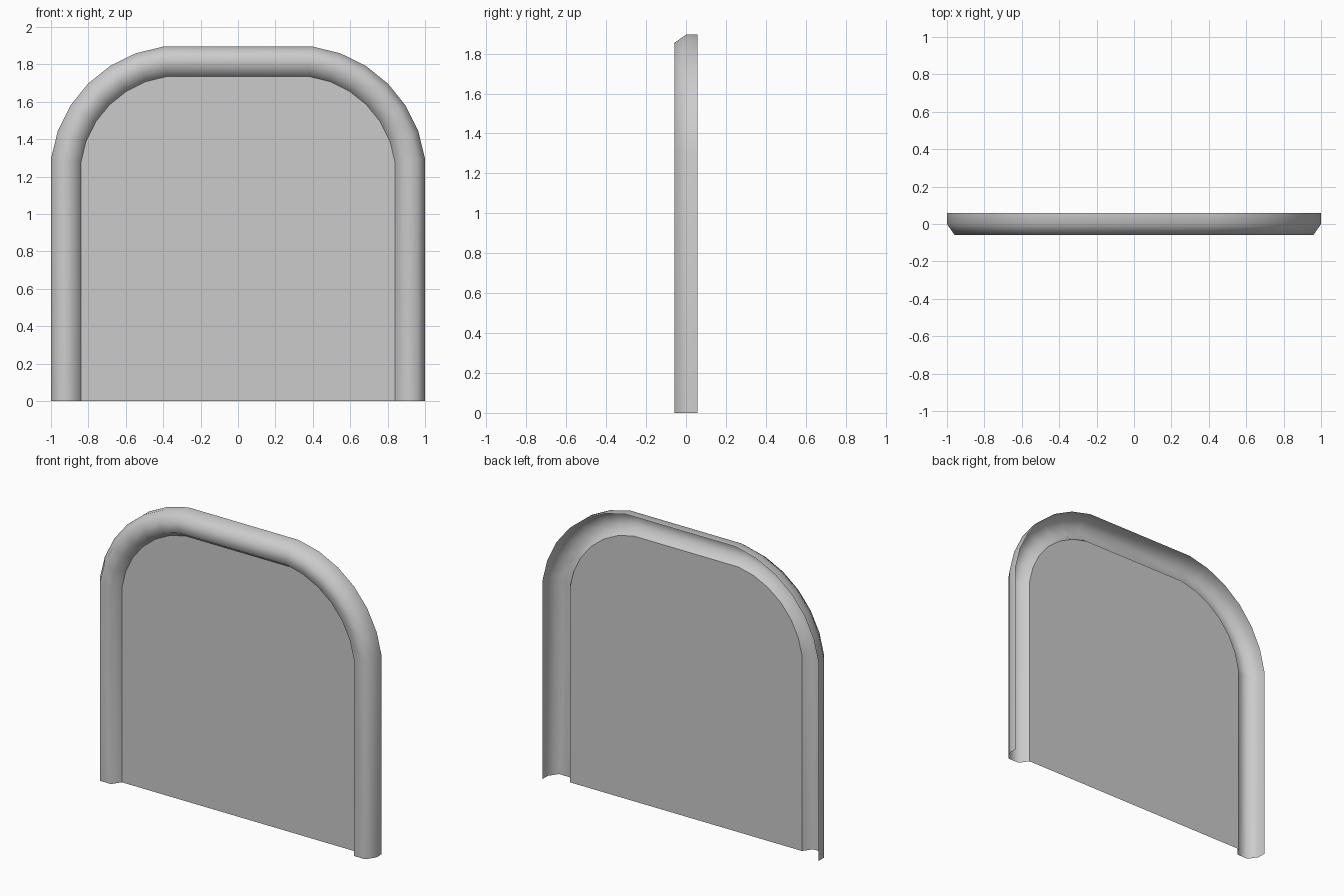
import bpy
from math import radians, sin, cos
from mathutils import Vector

if "Cube" in bpy.data.objects:
    bpy.data.objects.remove(bpy.data.objects["Cube"])

HALF_W, TOP, CORNER = 1.0, 1.895, 0.6
SWEEP, SEGS = 75, 6

# Outer outline, right half: straight side, then a slightly flattened arc
radius = CORNER * 2 ** 0.5 / (2 * sin(radians(SWEEP / 2)))
mid = Vector((HALF_W - CORNER / 2, TOP - CORNER / 2))
centre = mid - Vector((1, 1)).normalized() * radius * cos(radians(SWEEP / 2))
right = [Vector((HALF_W, 0))]
for k in range(SEGS + 1):
    a = radians(45 - SWEEP / 2 + SWEEP * k / SEGS)
    right.append(centre + radius * Vector((cos(a), sin(a))))
path = right + [Vector((-p.x, p.y)) for p in reversed(right)]


def inset(d):
    """Mitred inward offset of the open outline."""
    out = []
    for i, p in enumerate(path):
        d0 = (p - path[i - 1]).normalized() if i else Vector((0, 1))
        d1 = (path[i + 1] - p).normalized() if i < len(path) - 1 else Vector((0, -1))
        n0, n1 = Vector((-d0.y, d0.x)), Vector((-d1.y, d1.x))
        out.append(p + (n0 + n1) * d / (1 + n0.dot(n1)))
    return out


def make(name, verts, faces, smooth):
    me = bpy.data.meshes.new(name)
    me.from_pydata(verts, [], faces)
    me.polygons.foreach_set("use_smooth", [smooth] * len(faces))
    me.update()
    ob = bpy.data.objects.new(name, me)
    bpy.context.collection.objects.link(ob)
    return ob


# Frame: open half-round moulding with a back lip (inset, y)
profile = [(0, 0.0575), (0, 0), (0.04, -0.0575), (0.12, -0.0575), (0.16, 0)]
n = len(path)
verts = [(p.x, y, p.y) for d, y in profile for p in inset(d)]
faces = [(j * n + i, j * n + i + 1, (j + 1) * n + i + 1, (j + 1) * n + i)
         for j in range(len(profile) - 1) for i in range(n - 1)]
make("frame_moulding", verts, faces, True)

# Panel: thin flat sheet filling the frame
make("panel", [(p.x, 0, p.y) for p in inset(0.16)], [tuple(range(n))], False)
